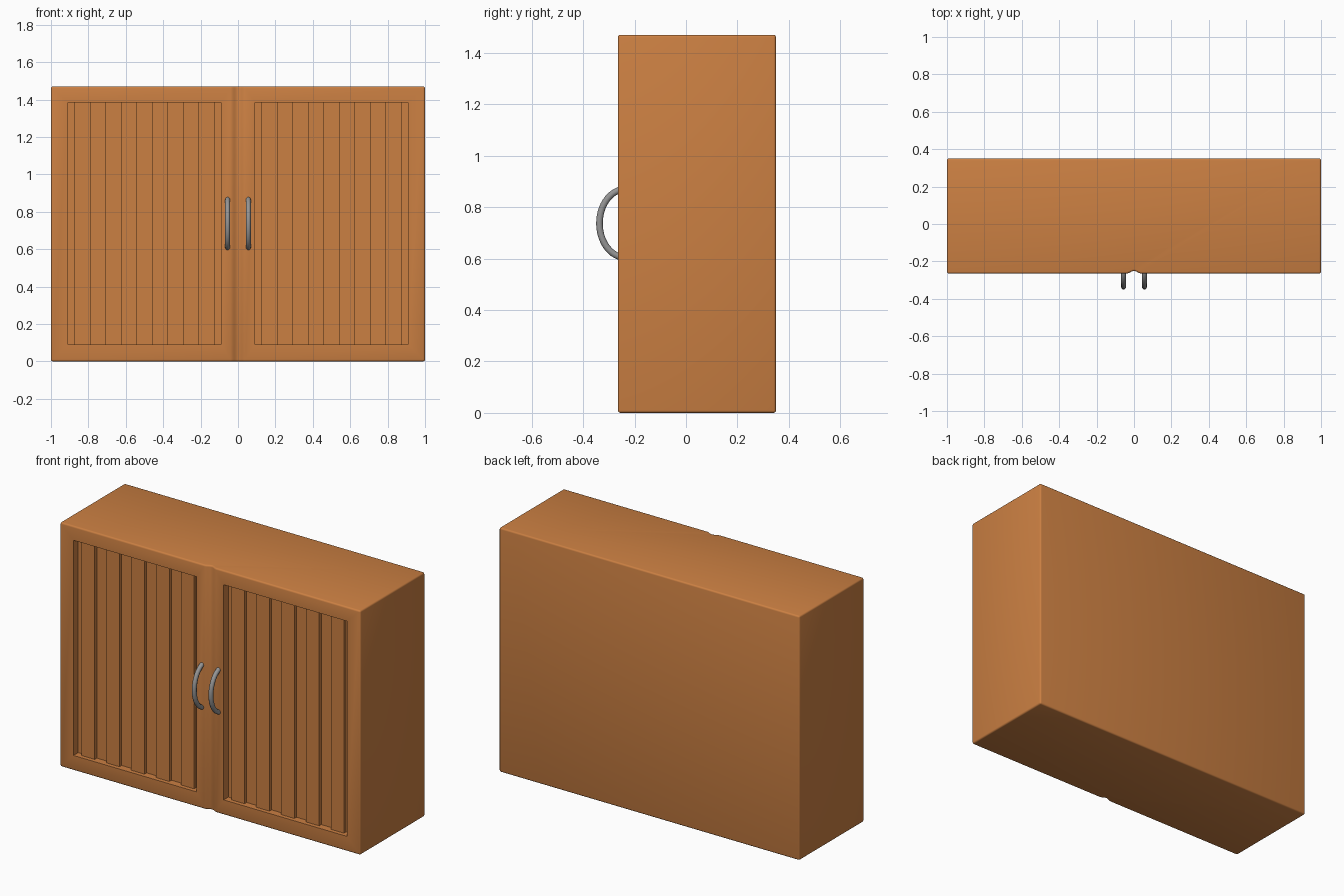
import bpy, bmesh, math

if "Cube" in bpy.data.objects:
    bpy.data.objects.remove(bpy.data.objects["Cube"])

FRONT, BACK, TOP = -0.265, 0.35, 1.47


def material(name, rgb):
    m = bpy.data.materials.new(name)
    m.diffuse_color = (*rgb, 1)
    m.use_nodes = True
    m.node_tree.nodes["Principled BSDF"].inputs["Base Color"].default_value = m.diffuse_color
    return m


wood = material("orange wood", (0.60, 0.215, 0.055))
metal = material("grey metal", (0.30, 0.30, 0.30))


def extruded(name, outline, z0, z1, mat, bevel=0):
    """Extrude an xy outline from z0 to z1, rounding sharp edges."""
    bm = bmesh.new()
    face = bm.faces.new([bm.verts.new((x, y, z0)) for x, y in outline])
    top = bmesh.ops.extrude_face_region(bm, geom=[face])["geom"]
    for v in top:
        if isinstance(v, bmesh.types.BMVert):
            v.co.z = z1
    bmesh.ops.recalc_face_normals(bm, faces=bm.faces)
    if bevel:
        sharp = [e for e in bm.edges if e.calc_face_angle() > 1.0]
        bmesh.ops.bevel(bm, geom=sharp, offset=bevel, segments=3,
                        profile=0.5, affect='EDGES')
    me = bpy.data.meshes.new(name)
    bm.to_mesh(me)
    bm.free()
    me.materials.append(mat)
    ob = bpy.data.objects.new(name, me)
    bpy.context.collection.objects.link(ob)
    return ob


def activate(ob):
    bpy.ops.object.select_all(action='DESELECT')
    ob.select_set(True)
    bpy.context.view_layer.objects.active = ob


# Cabinet body with a soft groove where the doors meet
groove = []
for i in range(13):
    x = -0.04 + 0.08 * i / 12
    groove.append((x, FRONT + 0.007 * (1 + math.cos(math.pi * x / 0.04))))
cabinet = extruded("cabinet", [(-1, FRONT)] + groove +
                   [(1, FRONT), (1, BACK), (-1, BACK)], 0, TOP, wood, 0.01)

# Recessed door panels with five raised vertical slats each
FLOOR, SLAT = FRONT + 0.045, FRONT + 0.025
for side in (-1, 1):
    pts = [(0.09, FRONT - 0.1), (0.09, FLOOR)]
    for i in range(5):
        a = 0.124 + 0.1655 * i
        b = a + 0.088
        pts += [(a, FLOOR), (a, SLAT), (b, SLAT), (b, FLOOR)]
    pts += [(0.91, FLOOR), (0.91, FRONT - 0.1)]
    cutter = extruded("panel_cutter", [(side * x, y) for x, y in pts],
                      0.09, 1.385, wood)
    cutter.hide_render = True
    activate(cabinet)
    mod = cabinet.modifiers.new("panel", 'BOOLEAN')
    mod.operation = 'DIFFERENCE'
    mod.solver = 'EXACT'
    mod.object = cutter
    bpy.ops.object.modifier_apply(modifier=mod.name)
    bpy.data.objects.remove(cutter)
activate(cabinet)
bpy.ops.object.shade_smooth_by_angle(angle=math.radians(35))

# Bowed handles
for label, x in (("left", -0.0555), ("right", 0.0555)):
    cu = bpy.data.curves.new(label + "_handle", 'CURVE')
    cu.dimensions = '3D'
    cu.bevel_depth = 0.0135
    cu.bevel_resolution = 3
    cu.use_fill_caps = True
    sp = cu.splines.new('POLY')
    n = 25
    sp.points.add(n - 1)
    for i, p in enumerate(sp.points):
        t = math.radians(-80 + 160 * i / (n - 1))
        p.co = (x, -0.235 - 0.1015 * math.cos(t),
                0.737 + 0.133 * math.sin(t), 1)
    sp.use_smooth = True
    cu.materials.append(metal)
    ob = bpy.data.objects.new(label + "_handle", cu)
    bpy.context.collection.objects.link(ob)
    activate(ob)
    bpy.ops.object.convert(target='MESH')
    bpy.ops.object.shade_smooth_by_angle(angle=math.radians(40))
